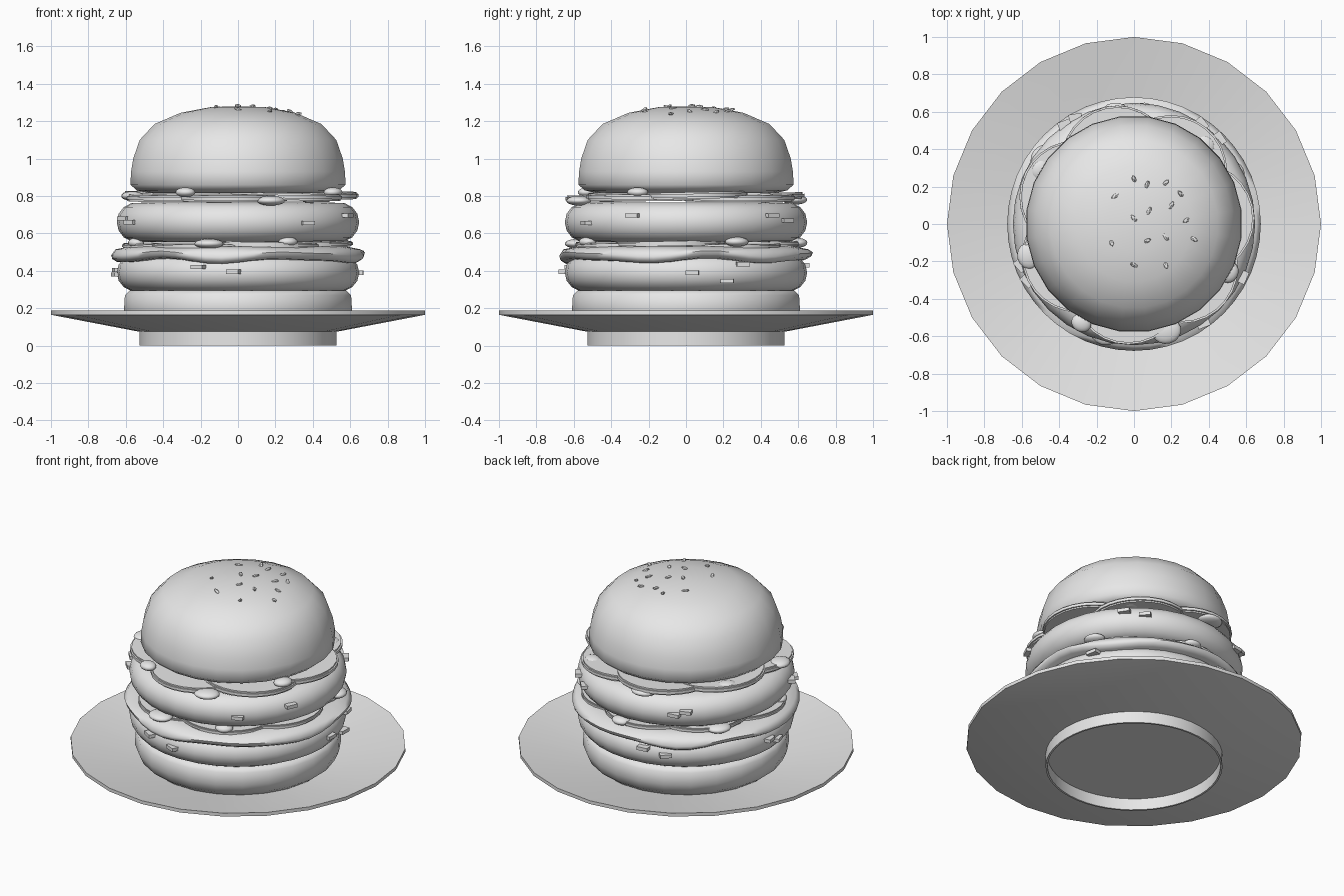
import bpy, bmesh, math, random
from mathutils import Vector, Matrix

random.seed(4)
cube = bpy.data.objects.get("Cube")
if cube:
    bpy.data.objects.remove(cube, do_unlink=True)

GREY = (0.8, 0.8, 0.8, 1)
mat = bpy.data.materials.new("plain grey")
mat.use_nodes = True
mat.diffuse_color = GREY
mat.node_tree.nodes["Principled BSDF"].inputs["Base Color"].default_value = GREY


def finish(bm, name, smooth=35):
    bmesh.ops.recalc_face_normals(bm, faces=bm.faces)
    mesh = bpy.data.meshes.new(name)
    bm.to_mesh(mesh)
    bm.free()
    obj = bpy.data.objects.new(name, mesh)
    bpy.context.collection.objects.link(obj)
    mesh.materials.append(mat)
    bpy.ops.object.select_all(action="DESELECT")
    obj.select_set(True)
    bpy.context.view_layer.objects.active = obj
    if smooth:
        bpy.ops.object.shade_smooth_by_angle(angle=math.radians(smooth))
    return obj


def lathe(name, profile, sides=24, turn=0.0, wave=None, closed=False, smooth=35):
    """Spin an (r, z) profile; wave(angle, step) gives a height offset."""
    bm = bmesh.new()
    rings = []
    for step, (r, z) in enumerate(profile):
        ring = []
        for i in range(sides):
            a = turn + math.tau * i / sides
            dz = wave(a, step) if wave else 0
            ring.append(bm.verts.new((r * math.cos(a), r * math.sin(a), z + dz)))
        rings.append(ring)
    pairs = list(zip(rings, rings[1:]))
    if closed:
        pairs.append((rings[-1], rings[0]))
    else:
        bm.faces.new(rings[0])
        bm.faces.new(rings[-1])
    for lo, hi in pairs:
        for i in range(sides):
            j = (i + 1) % sides
            bm.faces.new((lo[i], lo[j], hi[j], hi[i]))
    return finish(bm, name, smooth)


def polar(deg, r, z):
    a = math.radians(deg)
    return Vector((r * math.cos(a), r * math.sin(a), z))


# Plate: shallow dish with an open foot ring
lathe("plate", [(0.5, 0.075), (0.53, 0.075), (1, 0.165), (1, 0.187), (0.53, 0.095), (0.5, 0.09)])
lathe("plate_foot", [(0.527, 0), (0.527, 0.08), (0.515, 0.08), (0.515, 0)], 48, closed=True)

# Buns
lathe("bottom_bun", [(0.54, 0.09), (0.59, 0.13), (0.615, 0.19), (0.61, 0.27), (0.585, 0.295), (0.5, 0.3)],
      turn=math.radians(7.5), smooth=60)
lathe("top_bun", [(0.48, 0.815), (0.545, 0.83), (0.58, 0.86), (0.577, 0.93), (0.565, 1.0), (0.53, 1.1),
                  (0.45, 1.185), (0.31, 1.245), (0.15, 1.275), (0.02, 1.28)],
      turn=math.radians(7.5), smooth=60)


# Patties: flattened rounds with rolled edges
def patty(name, low, high):
    mid, half = (low + high) / 2, (high - low) / 2
    profile = [(0.5, low)]
    for k in range(7):
        a = math.radians(-75 + 25 * k)
        profile.append((0.545 + 0.103 * math.cos(a), mid + half * math.sin(a)))
    profile.append((0.5, high))
    lathe(name, profile, 32, smooth=60)


patty("lower_patty", 0.29, 0.49)
patty("upper_patty", 0.555, 0.765)

# Soft wavy sheet draped over the lower patty
lathe("melted_sheet", [(0.45, 0.44), (0.648, 0.455), (0.672, 0.47), (0.678, 0.49), (0.655, 0.515), (0.58, 0.53), (0.3, 0.535)],
      48, smooth=60,
      wave=lambda a, s: (0.012 * math.sin(5 * a + 0.6) + 0.006 * math.sin(8 * a)) if 0 < s < 4 else 0)


# Rings of overlapping round slices
def slice_ring(name, angles, reach, radius, z, thick):
    for n, deg in enumerate(angles):
        bm = bmesh.new()
        bmesh.ops.create_cone(bm, cap_ends=True, segments=28, radius1=radius, radius2=radius, depth=thick)
        rim = [e for e in bm.edges if abs(e.verts[0].co.z - e.verts[1].co.z) < 0.001]
        bmesh.ops.bevel(bm, geom=rim, offset=thick * 0.25, segments=2, affect="EDGES")
        tilt = Matrix.Rotation(math.radians(1.2), 4, "XY"[n % 2])
        spot = polar(deg, reach - radius, z + 0.006 * (n % 3 - 1))
        bmesh.ops.transform(bm, matrix=Matrix.Translation(spot) @ tilt, verts=bm.verts)
        finish(bm, f"{name}_{n + 1}", 60)


slice_ring("upper_slice", (-95, -42, 5, 55, 105, 155, 210), 0.645, 0.3, 0.797, 0.036)
slice_ring("lower_slice", (-120, -65, -15, 40, 90, 140, 190), 0.625, 0.3, 0.54, 0.026)


# Flattened oval pickles poking out between the layers
def pickle(name, deg, r, z, width, height):
    bm = bmesh.new()
    bmesh.ops.create_uvsphere(bm, u_segments=16, v_segments=10, radius=1)
    m = (Matrix.Translation(polar(deg, r, z)) @ Matrix.Rotation(math.radians(deg), 4, "Z")
         @ Matrix.Diagonal((width * 0.85, width, height, 1)))
    bmesh.ops.transform(bm, matrix=m, verts=bm.verts)
    finish(bm, name, 60)


upper = [(-118, 0.6, 0.82, 0.055), (-73, 0.6, 0.775, 0.078), (-27, 0.57, 0.82, 0.058),
         (197, 0.59, 0.8, 0.07), (48, 0.57, 0.79, 0.06), (100, 0.59, 0.78, 0.08), (150, 0.58, 0.81, 0.06)]
lower = [(-105, 0.6, 0.545, 0.08), (-63, 0.59, 0.555, 0.053), (27, 0.6, 0.555, 0.065),
         (85, 0.6, 0.55, 0.06), (144, 0.6, 0.55, 0.075), (200, 0.58, 0.55, 0.05)]
for label, group in (("upper", upper), ("lower", lower)):
    for n, (deg, r, z, w) in enumerate(group):
        pickle(f"{label}_pickle_{n + 1}", deg, r, z, w, 0.026)

# Small chopped bits stuck in the patty sides
bits = [(-109, 0.42), (-92, 0.395), (3, 0.39), (28, 0.435), (20, 0.345), (102, 0.43), (114, 0.4),
        (175, 0.405), (182, 0.38), (-55, 0.655), (-26, 0.695), (45, 0.695), (56, 0.67),
        (119, 0.67), (125, 0.69), (200, 0.68), (208, 0.66)]
for n, (deg, z) in enumerate(bits):
    bm = bmesh.new()
    bmesh.ops.create_cube(bm, size=1)
    m = (Matrix.Translation(polar(deg, 0.645, z))
         @ Matrix.Rotation(math.radians(deg + random.uniform(-25, 25)), 4, "Z")
         @ Matrix.Diagonal((0.05, 0.07, 0.022, 1)))
    bmesh.ops.transform(bm, matrix=m, verts=bm.verts)
    finish(bm, f"chopped_bit_{n + 1}", 0)

# Pointed seeds scattered on the crown
seeds = [(0, .24), (.07, .21), (.17, .22), (.25, .16), (-.1, .15), (.2, .1), (.08, .07), (.28, .02),
         (0, .03), (-.12, -.1), (.07, -.09), (.17, -.07), (.32, -.08), (0, -.22), (.17, -.22)]
for n, (x, y) in enumerate(seeds):
    bm = bmesh.new()
    bmesh.ops.create_icosphere(bm, subdivisions=1, radius=1)
    z = 1.283 - 0.4 * (x * x + y * y)
    spin = Matrix.Rotation(random.uniform(0, math.tau), 4, "Z") @ Matrix.Rotation(random.uniform(-0.6, 0.6), 4, "Y")
    m = Matrix.Translation((x, y, z)) @ spin @ Matrix.Diagonal((0.026, 0.012, 0.01, 1))
    bmesh.ops.transform(bm, matrix=m, verts=bm.verts)
    finish(bm, f"seed_{n + 1}", 0)
